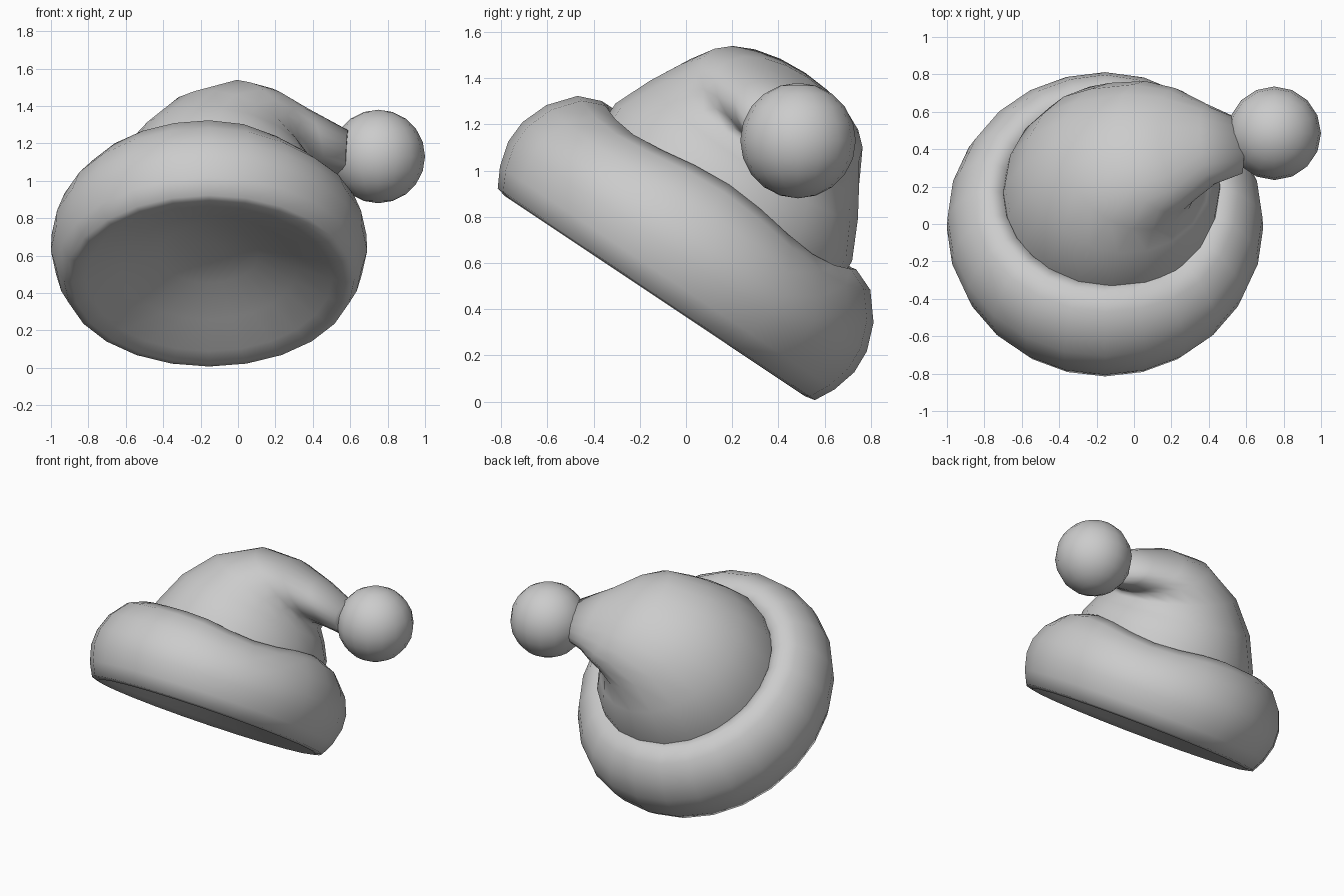
import bpy, bmesh, math
from mathutils import Vector

if "Cube" in bpy.data.objects:
    bpy.data.objects.remove(bpy.data.objects["Cube"])

# Tilted hat frame: x sideways, u towards the back (down), n along the hat axis
ORIGIN = Vector((0, -0.105, 0.455))
U = Vector((0, 0.832, -0.555))
N = Vector((0, 0.555, 0.832))


def place(x, u, n):
    return ORIGIN + Vector((x, 0, 0)) + U * u + N * n


def smooth(ob, angle):
    bpy.ops.object.select_all(action='DESELECT')
    ob.select_set(True)
    bpy.context.view_layer.objects.active = ob
    bpy.ops.object.shade_smooth_by_angle(angle=math.radians(angle))


def loft(name, rings, cap_start=False, cap_end=False):
    """Skin a list of point rings with quads."""
    bm = bmesh.new()
    loops = [[bm.verts.new(p) for p in ring] for ring in rings]
    for a, b in zip(loops, loops[1:]):
        for i in range(len(a)):
            j = (i + 1) % len(a)
            bm.faces.new((a[i], a[j], b[j], b[i]))
    if cap_start:
        bm.faces.new(loops[0][::-1])
    if cap_end:
        bm.faces.new(loops[-1])
    bmesh.ops.recalc_face_normals(bm, faces=bm.faces[:])
    mesh = bpy.data.meshes.new(name)
    bm.to_mesh(mesh)
    bm.free()
    ob = bpy.data.objects.new(name, mesh)
    bpy.context.collection.objects.link(ob)
    smooth(ob, 85)
    return ob


# Fluffy brim with shallow hollow underneath: (radius, height, waviness)
profile = [(0.08, 0.19, 0), (0.28, 0.17, 0), (0.5, 0.08, 0), (0.7, 0.01, 0),
           (0.78, -0.015, 0), (0.825, -0.005, 0), (0.87, 0.08, 0), (0.9, 0.19, 0),
           (0.895, 0.29, 0.2), (0.85, 0.40, 0.6), (0.76, 0.50, 1), (0.66, 0.54, 1),
           (0.58, 0.51, 1), (0.54, 0.38, 0)]
SEG = 24
rings = []
for r, n, w in profile:
    ring = []
    for i in range(SEG):
        a = 2 * math.pi * i / SEG
        # wavy on the right half, steadier on the left half
        wave = 0.025 * math.cos(4 * a) if math.cos(a) > 0 else 0.02
        ring.append(place(-0.155 + 0.94 * r * math.cos(a),
                          -0.025 + r * math.sin(a), n + w * wave))
    rings.append(ring)
loft("brim", rings, cap_start=True)

# Floppy crown bending over to one side:
# outer (x, n), inner (x, n), half width, sideways shift
sections = [((-0.72, 0.36), (0.47, 0.38), 0.62, -0.01),
            ((-0.69, 0.59), (0.46, 0.58), 0.615, -0.015),
            ((-0.58, 0.82), (0.41, 0.68), 0.54, -0.02),
            ((-0.39, 1.02), (0.36, 0.74), 0.465, -0.025),
            ((-0.10, 1.15), (0.36, 0.77), 0.405, -0.02),
            ((0.13, 1.14), (0.39, 0.775), 0.34, 0.0),
            ((0.35, 1.07), (0.46, 0.77), 0.24, 0.025),
            ((0.59, 0.97), (0.575, 0.755), 0.155, 0.045)]
rings = []
for (ox, on), (ix, inn), half, shift in sections:
    ring = []
    for i in range(20):
        a = 2 * math.pi * i / 20
        t = 0.5 - 0.5 * math.cos(a)
        ring.append(place(ox + (ix - ox) * t, half * math.sin(a) + shift,
                          on + (inn - on) * t))
    rings.append(ring)
loft("crown", rings, cap_end=True)

# Pompom at the tip
bpy.ops.mesh.primitive_uv_sphere_add(segments=16, ring_count=10, radius=0.25,
                                     location=(0.75, 0.485, 1.13))
pompom = bpy.context.object
pompom.name = "pompom"
smooth(pompom, 60)
